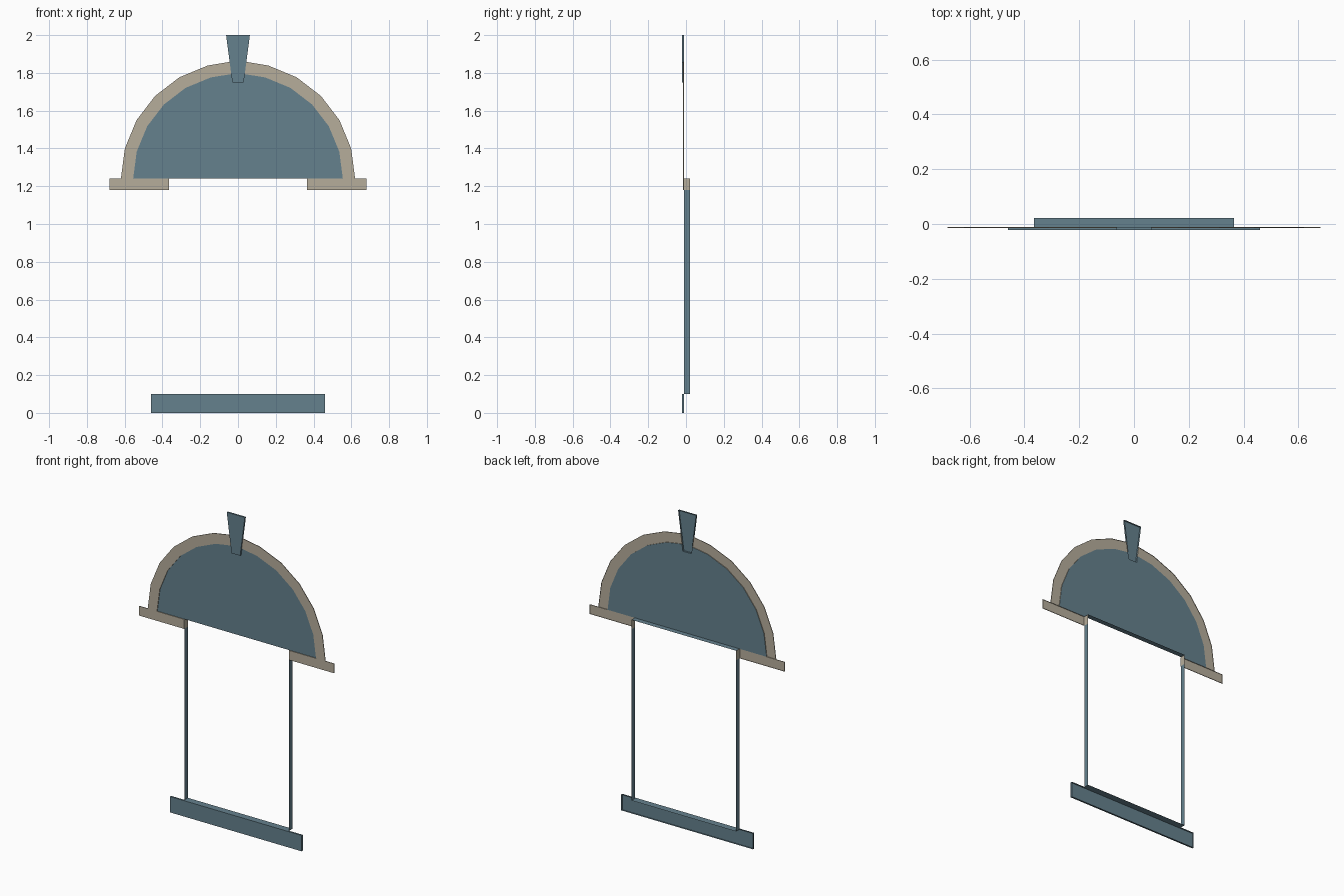
import bpy
import bmesh
from math import cos, sin, radians

cube = bpy.data.objects.get("Cube")
if cube:
    bpy.data.objects.remove(cube, do_unlink=True)


def material(name, colour):
    mat = bpy.data.materials.new(name)
    mat.use_nodes = True
    mat.diffuse_color = colour
    mat.node_tree.nodes["Principled BSDF"].inputs["Base Color"].default_value = colour
    return mat


BLUE = material("slate_blue", (0.13, 0.22, 0.27, 1))
STONE = material("pale_stone", (0.47, 0.42, 0.33, 1))

# Depth planes, opening size and arch radii
FRONT, TRIM, WALL, BACK = -0.022, -0.015, -0.011, 0.022
HALF, SILL_Z, IMPOST_Z, SPRING_Z = 0.365, 0.1, 1.18, 1.24
OUTER, INNER = 0.62, 0.555
KEY_FOOT, KEY_FOOT_Z, KEY_HEAD, KEY_HEAD_Z = 0.03, 1.75, 0.063, 2.0


def build(name, points, mat, front, back=None, face=True, closed=True, mirror=False):
    """Front face from an x-z outline, with optional sides running back."""
    bm = bmesh.new()
    near = [bm.verts.new((x, front, z)) for x, z in points]
    if face:
        bm.faces.new(near)
    if back is not None:
        far = [bm.verts.new((x, back, z)) for x, z in points]
        count = len(points)
        for i in range(count if closed else count - 1):
            j = (i + 1) % count
            bm.faces.new((near[i], far[i], far[j], near[j]))
    mesh = bpy.data.meshes.new(name)
    bm.to_mesh(mesh)
    bm.free()
    mesh.materials.append(mat)
    obj = bpy.data.objects.new(name, mesh)
    bpy.context.collection.objects.link(obj)
    if mirror:
        obj.modifiers.new("mirror", "MIRROR")
    return obj


def box(x0, x1, z0, z1):
    return [(x0, z0), (x1, z0), (x1, z1), (x0, z1)]


def key_edge(z):
    """Half width of the keystone at height z."""
    t = (z - KEY_FOOT_Z) / (KEY_HEAD_Z - KEY_FOOT_Z)
    return KEY_FOOT + t * (KEY_HEAD - KEY_FOOT)


def quarter(radius):
    """Right half of a faceted arch, ending against the keystone."""
    arc = [(radius * cos(radians(a)), SPRING_Z + radius * sin(radians(a)))
           for a in range(0, 90, 15)]
    top = SPRING_Z + radius * 0.997
    return arc + [(key_edge(top), top)]


# Arch band, in two mirrored halves
build("arch_band", quarter(OUTER) + quarter(INNER)[::-1], STONE, TRIM, WALL, mirror=True)

# Half-round panel, notched around the keystone foot
right = quarter(INNER) + [(KEY_FOOT, KEY_FOOT_Z)]
build("arch_panel", right + [(-x, z) for x, z in right[::-1]], BLUE, WALL)

# Keystone
build("keystone", [(-KEY_FOOT, KEY_FOOT_Z), (KEY_FOOT, KEY_FOOT_Z),
                   (KEY_HEAD, KEY_HEAD_Z), (-KEY_HEAD, KEY_HEAD_Z)], BLUE, FRONT, WALL)

# Impost blocks under the arch ends, with their inner returns
build("imposts", box(HALF, 0.68, IMPOST_Z, SPRING_Z), STONE, TRIM, WALL, mirror=True)
build("impost_returns", [(HALF, SPRING_Z), (HALF, IMPOST_Z)], STONE, WALL, BACK,
      face=False, closed=False, mirror=True)

# Sill
build("sill", box(-0.46, 0.46, 0, SILL_Z), BLUE, FRONT, WALL)

# Opening reveals
build("jamb_reveals", [(HALF, IMPOST_Z), (HALF, SILL_Z)], BLUE, WALL, BACK,
      face=False, closed=False, mirror=True)
build("head_reveal", [(-HALF, SPRING_Z), (HALF, SPRING_Z)], BLUE, WALL, BACK,
      face=False, closed=False)
build("sill_reveal", [(HALF, SILL_Z), (-HALF, SILL_Z)], BLUE, WALL, BACK,
      face=False, closed=False)
